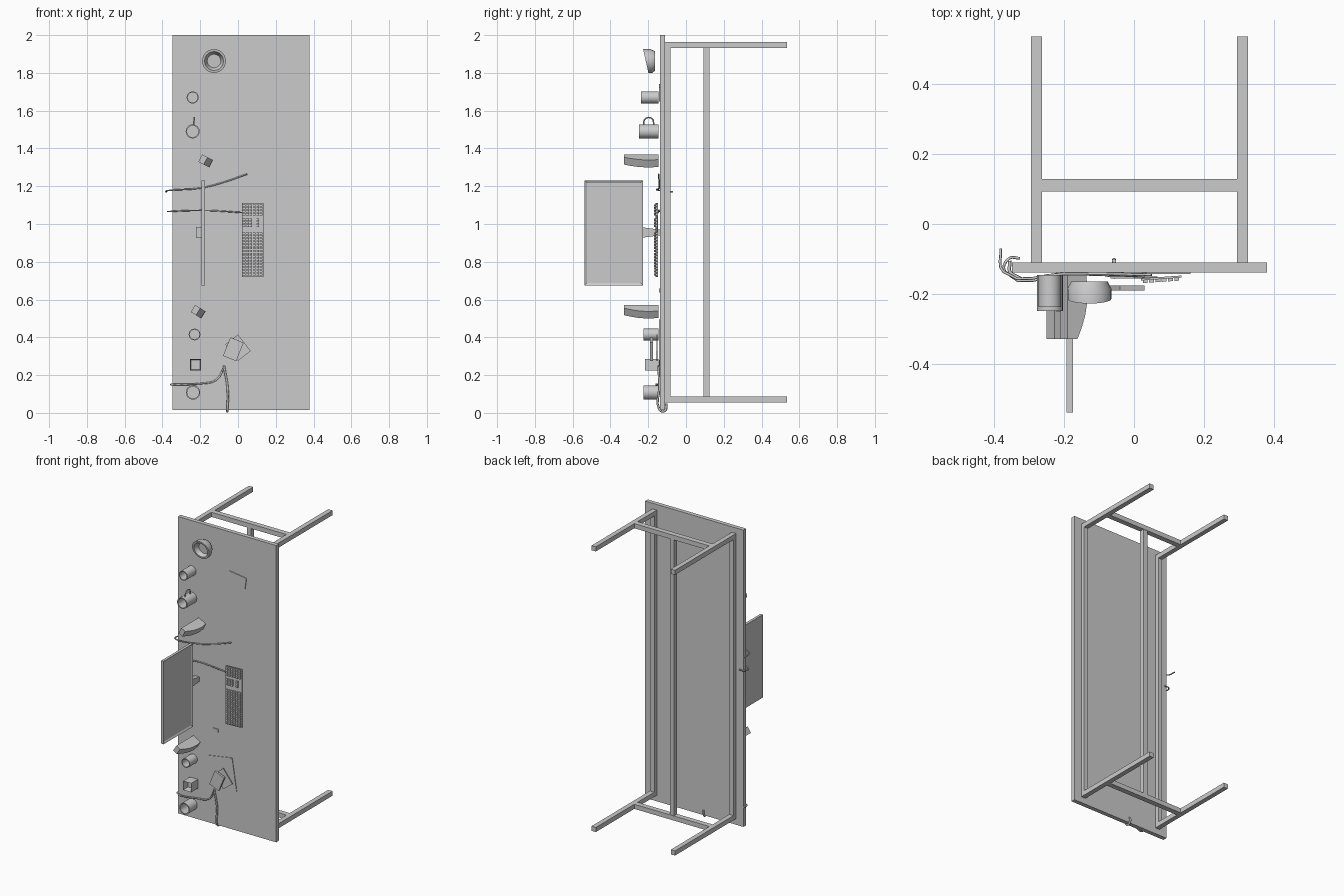
import bpy, bmesh, math
from mathutils import Vector, Matrix

cube = bpy.data.objects.get("Cube")
if cube:
    bpy.data.objects.remove(cube, do_unlink=True)

grey = bpy.data.materials.new("plain_grey")
grey.use_nodes = True
tone = (0.6, 0.6, 0.6, 1)
grey.diffuse_color = tone
grey.node_tree.nodes["Principled BSDF"].inputs["Base Color"].default_value = tone


def finish(name, bm, smooth=False):
    bmesh.ops.recalc_face_normals(bm, faces=bm.faces)
    mesh = bpy.data.meshes.new(name)
    bm.to_mesh(mesh)
    bm.free()
    mesh.materials.append(grey)
    obj = bpy.data.objects.new(name, mesh)
    bpy.context.collection.objects.link(obj)
    if smooth:
        bpy.ops.object.select_all(action='DESELECT')
        obj.select_set(True)
        bpy.context.view_layer.objects.active = obj
        bpy.ops.object.shade_smooth_by_angle(angle=math.radians(35))
    return obj


def add_box(bm, x, y, z, turn=0):
    """Box from three (low, high) ranges, turned about its own y axis."""
    size = [b - a for a, b in (x, y, z)]
    mid = Vector([(a + b) / 2 for a, b in (x, y, z)])
    bmesh.ops.create_cube(bm, size=1, matrix=Matrix.Translation(mid)
                          @ Matrix.Rotation(math.radians(turn), 4, 'Y')
                          @ Matrix.Diagonal((*size, 1)))


def box(name, x, y, z, turn=0):
    bm = bmesh.new()
    add_box(bm, x, y, z, turn)
    return finish(name, bm)


def plate(name, x, z, w, h, y, turn):
    return box(name, (x - w / 2, x + w / 2), y, (z - h / 2, z + h / 2), turn)


def lathe(name, x, z, profile, slant=0, sides=24):
    """Spin (radius, y) points about the y axis; slant tips the far rings."""
    bm = bmesh.new()
    base = profile[0][1]
    rings = []
    for r, y in profile:
        ring = []
        for i in range(sides):
            a = 2 * math.pi * i / sides
            dz = r * math.sin(a)
            ring.append(bm.verts.new((x + r * math.cos(a),
                                      y + slant * dz * (base - y), z + dz)))
        rings.append(ring)
    for a, b in zip(rings, rings[1:]):
        for i in range(sides):
            j = (i + 1) % sides
            bm.faces.new((a[i], a[j], b[j], b[i]))
    bm.faces.new(rings[0])
    bm.faces.new(rings[-1])
    return finish(name, bm, True)


def cup(name, x, z, r, rim, base=-0.145):
    lathe(name, x, z, [(r, base), (r, rim), (r * 0.82, rim), (r * 0.82, base - 0.008)])


def cable(name, points, radius=0.004):
    curve = bpy.data.curves.new(name, 'CURVE')
    curve.dimensions = '3D'
    curve.bevel_depth = radius
    curve.bevel_resolution = 1
    curve.resolution_u = 4
    curve.use_fill_caps = True
    spline = curve.splines.new('BEZIER')
    spline.bezier_points.add(len(points) - 1)
    for bp, co in zip(spline.bezier_points, points):
        bp.co = co
        bp.handle_left_type = bp.handle_right_type = 'AUTO'
    curve.materials.append(grey)
    bpy.context.collection.objects.link(bpy.data.objects.new(name, curve))


# Desk top, standing on its short edge
box("desk_top", (-0.348, 0.379), (-0.138, -0.11), (0.015, 2.0))

# Frame: legs, long rails, cross bars, stretcher
for side, x in (("right", (-0.293, -0.262)), ("left", (0.293, 0.325))):
    for end, z in (("lower", (0.055, 0.086)), ("upper", (1.932, 1.963))):
        box(f"{end}_{side}_leg", x, (-0.11, 0.535), z)
    box(f"{side}_long_rail", x, (-0.11, -0.083), (0.086, 1.932))
for end, z in (("lower", (0.055, 0.086)), ("upper", (1.932, 1.963))):
    box(f"{end}_cross_bar", (-0.262, 0.293), (0.093, 0.128), z)
box("stretcher", (0.0, 0.031), (0.093, 0.125), (0.086, 1.932))

# Monitor with a recessed screen
bm = bmesh.new()
add_box(bm, (-0.192, -0.174), (-0.537, -0.228), (0.675, 1.23))
bm.faces.ensure_lookup_table()
front = max(bm.faces, key=lambda f: f.calc_center_median().x)
bmesh.ops.inset_region(bm, faces=[front], thickness=0.017)
bmesh.ops.translate(bm, verts=front.verts, vec=(-0.007, 0, 0))
finish("monitor", bm)

# Monitor neck, flaring towards the screen
bm = bmesh.new()
add_box(bm, (-0.222, -0.19), (-0.25, -0.138), (0.925, 0.985))
for v in bm.verts:
    if v.co.y > -0.2:
        v.co.z = 0.955 + (v.co.z - 0.955) * 0.5
finish("monitor_neck", bm)


# Speakers with a curved, receding front
def speaker(name, x, z, turn):
    outline = [(-0.03, 0), (0.03, 0), (0.035, 0.045), (0.033, 0.08), (0.027, 0.115),
               (0.016, 0.15), (0.002, 0.183), (-0.03, 0.183)]
    bm = bmesh.new()
    face = bm.faces.new([bm.verts.new((px, -0.145 - h, -0.022)) for px, h in outline])
    side = bmesh.ops.extrude_face_region(bm, geom=[face])["geom"]
    bmesh.ops.translate(bm, vec=(0, 0, 0.044),
                        verts=[g for g in side if isinstance(g, bmesh.types.BMVert)])
    bm.transform(Matrix.Translation((x, 0, z)) @ Matrix.Rotation(math.radians(turn), 4, 'Y'))
    finish(name, bm, True)


speaker("upper_speaker", -0.173, 1.335, 27)
speaker("lower_speaker", -0.213, 0.537, 32)

# Cups and holders
cup("tall_cup", -0.24, 1.67, 0.032, -0.237)
cup("mug", -0.24, 1.49, 0.037, -0.248)
cup("small_cup", -0.23, 0.415, 0.031, -0.225)
cup("low_cup", -0.238, 0.108, 0.038, -0.226)
cable("mug_handle", [(-0.235, -0.225, 1.525), (-0.232, -0.215, 1.558),
                     (-0.232, -0.18, 1.558), (-0.235, -0.17, 1.525)], 0.004)

# Open square holder
bm = bmesh.new()
add_box(bm, (-0.255, -0.196), (-0.216, -0.145), (0.225, 0.285))
top = min(bm.faces, key=lambda f: f.calc_center_median().y)
bmesh.ops.inset_region(bm, faces=[top], thickness=0.007)
bmesh.ops.translate(bm, verts=top.verts, vec=(0, 0.045, 0))
finish("square_holder", bm)

# Bowl with a tipped rim
lathe("bowl", -0.127, 1.863, [(0.052, -0.164), (0.063, -0.185), (0.063, -0.213), (0.05, -0.213),
                              (0.036, -0.18)], slant=-4.5)

# Keyboard: thin tilted tray and blocks of keys
bm = bmesh.new()
add_box(bm, (0.02, 0.135), (-0.153, -0.147), (0.72, 1.11))
for low, count in ((0.727, 15), (0.985, 3), (1.046, 4)):
    for row in range(6):
        for k in range(count):
            if count == 3 and row in (3, 5):
                continue
            z, x = low + k * 0.0155, 0.025 + row * 0.018
            add_box(bm, (x, x + 0.014), (-0.161, -0.153), (z, z + 0.012))
for v in bm.verts:
    v.co.y -= (0.135 - v.co.x) * 0.07
finish("keyboard", bm)

# Flat items on the desk
plate("paper_card", 0.093, 1.695, 0.128, 0.074, (-0.143, -0.138), 8)
plate("mat", -0.022, 0.371, 0.19, 0.218, (-0.142, -0.138), -9)
plate("swivel_plate", 0.0, 0.345, 0.085, 0.11, (-0.156, -0.15), -38)
plate("raised_slab", -0.025, 0.337, 0.075, 0.105, (-0.19, -0.176), 22)
plate("small_card", -0.066, 0.648, 0.038, 0.02, (-0.144, -0.138), 0)

# Cables, wrapping over the desk edges
cable("upper_cable", [(-0.38, -0.07, 1.17), (-0.372, -0.136, 1.177), (-0.2, -0.142, 1.19),
                      (-0.08, -0.142, 1.22), (0.05, -0.145, 1.265)])
cable("keyboard_cable", [(-0.325, -0.098, 1.066), (-0.356, -0.098, 1.066), (-0.368, -0.136, 1.066),
                         (-0.18, -0.142, 1.072), (0.03, -0.148, 1.06)])
cable("side_cable", [(-0.07, -0.145, 0.25), (-0.115, -0.142, 0.175), (-0.2, -0.142, 0.155),
                     (-0.35, -0.142, 0.15), (-0.354, -0.105, 0.15)], 0.005)
cable("lower_cable", [(-0.075, -0.145, 0.25), (-0.055, -0.142, 0.13), (-0.056, -0.142, 0.02),
                      (-0.057, -0.122, 0.007), (-0.057, -0.105, 0.02),
                      (-0.057, -0.105, 0.05)], 0.006)
